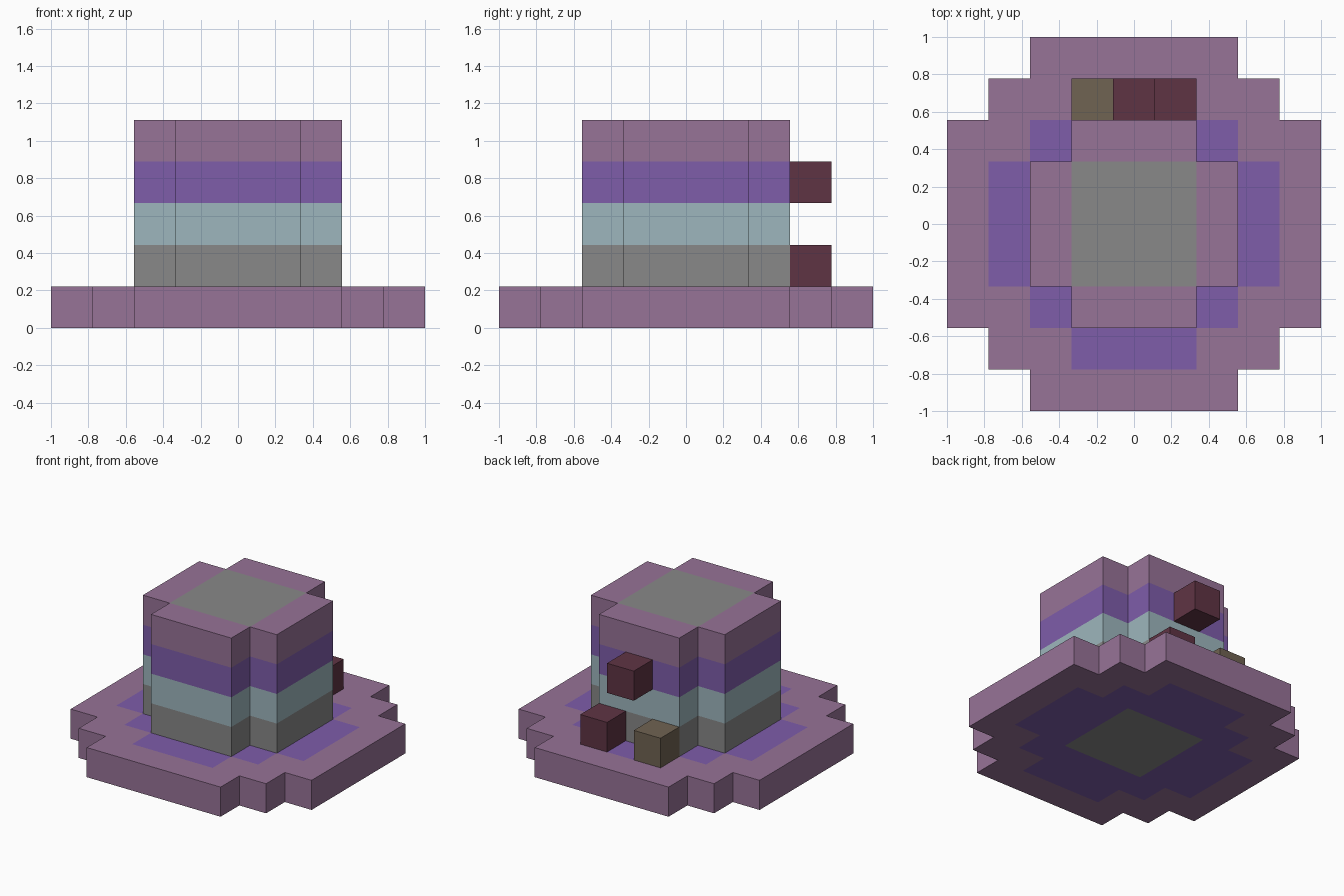
import bpy, bmesh

U = 2 / 9  # one block

cube = bpy.data.objects.get("Cube")
if cube:
    bpy.data.objects.remove(cube, do_unlink=True)


def linear(c):
    c /= 255
    return c / 12.92 if c <= 0.04045 else ((c + 0.055) / 1.055) ** 2.4


def material(name, *rgb):
    mat = bpy.data.materials.new(name)
    color = [linear(c) for c in rgb] + [1]
    mat.use_nodes = True
    mat.diffuse_color = color
    mat.node_tree.nodes["Principled BSDF"].inputs["Base Color"].default_value = color
    return mat


mauve = material("mauve", 151, 115, 151)
purple = material("purple", 126, 93, 170)
pale_blue = material("pale_blue", 157, 182, 189)
grey = material("grey", 136, 136, 136)
maroon = material("maroon", 95, 52, 68)
olive = material("olive_brown", 112, 99, 82)


def inside(x, y, steps):
    """True if a point lies in a stepped plan made of centred rectangles."""
    return any(abs(x) < a * U and abs(y) < b * U for a, b in steps)


def stepped_block(name, steps, z, layers, mats, rule):
    """Keep the grid cells inside the plan, raise them layer by layer, colour by rule."""
    bm = bmesh.new()
    bmesh.ops.create_grid(bm, x_segments=9, y_segments=9, size=1)
    outside = [f for f in bm.faces if not inside(*f.calc_center_median().xy, steps)]
    bmesh.ops.delete(bm, geom=outside, context='FACES')
    bmesh.ops.translate(bm, verts=bm.verts, vec=(0, 0, z * U))
    top = bm.faces[:]
    for _ in range(layers):
        new = bmesh.ops.extrude_face_region(bm, geom=top)["geom"]
        top = [g for g in new if isinstance(g, bmesh.types.BMFace)]
        verts = [g for g in new if isinstance(g, bmesh.types.BMVert)]
        bmesh.ops.translate(bm, verts=verts, vec=(0, 0, U))
    bmesh.ops.recalc_face_normals(bm, faces=bm.faces)
    bm.normal_update()
    for f in bm.faces:
        f.material_index = mats.index(rule(f.calc_center_median(), f.normal))
    mesh = bpy.data.meshes.new(name)
    bm.to_mesh(mesh)
    bm.free()
    for m in mats:
        mesh.materials.append(m)
    obj = bpy.data.objects.new(name, mesh)
    bpy.context.collection.objects.link(obj)
    return obj


CORE = [(1.5, 1.5)]
CROWN = [(2.5, 1.5), (1.5, 2.5)]
INNER = [(3.5, 1.5), (2.5, 2.5), (1.5, 3.5)]
BRIM = [(4.5, 2.5), (3.5, 3.5), (2.5, 4.5)]


# Brim: purple inner patch above and below, grey core underneath
def brim_color(c, n):
    if abs(n.z) > 0.5:
        if n.z < 0 and inside(c.x, c.y, CORE):
            return grey
        if inside(c.x, c.y, INNER):
            return purple
    return mauve


# Crown: one colour band per layer, grey core on top
def crown_color(c, n):
    if abs(n.z) > 0.5:
        return grey if c.z < 2 * U or inside(c.x, c.y, CORE) else mauve
    return [grey, pale_blue, purple, mauve][int(c.z / U) - 1]


stepped_block("hat_brim", BRIM, 0, 1, [mauve, purple, grey], brim_color)
stepped_block("hat_crown", CROWN, 1, 4, [grey, pale_blue, purple, mauve], crown_color)

# Small blocks on the back of the crown
for name, x, z, mat in (("left_back_block", 1, 1.5, maroon),
                        ("upper_back_block", 0, 3.5, maroon),
                        ("right_back_block", -1, 1.5, olive)):
    bpy.ops.mesh.primitive_cube_add(size=U, location=(x * U, 3 * U, z * U))
    block = bpy.context.object
    block.name = name
    block.data.materials.append(mat)
